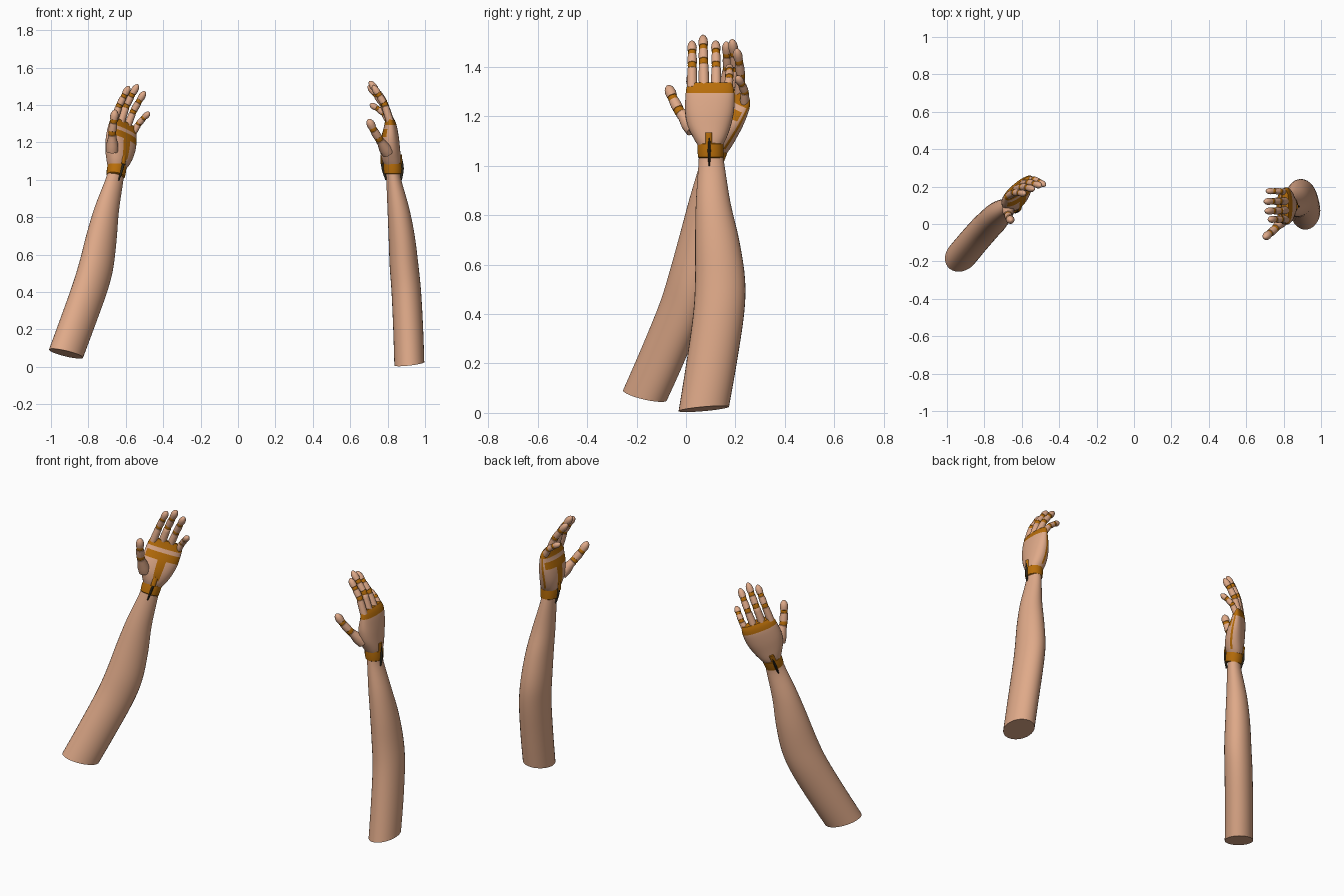
import bpy, bmesh, math
from mathutils import Vector, Matrix

if "Cube" in bpy.data.objects:
    bpy.data.objects.remove(bpy.data.objects["Cube"])


def material(name, rgb):
    m = bpy.data.materials.new(name)
    m.diffuse_color = (*rgb, 1)
    m.use_nodes = True
    m.node_tree.nodes["Principled BSDF"].inputs["Base Color"].default_value = m.diffuse_color
    return m


SKIN, BRASS, DARK = 0, 1, 2
MATS = [material("skin", (0.74, 0.40, 0.25)),
        material("brass_joint", (0.48, 0.155, 0.003)),
        material("dark_pin", (0.025, 0.02, 0.012))]


def loft(name, rings, M, rule, sides=24, power=1.0):
    """Skin rings of (centre, axis a, axis b); rule(face centre, column, row) gives the colour."""
    bm = bmesh.new()

    def pw(v):
        return math.copysign(abs(v) ** power, v)
    loops = []
    for c, a, b in rings:
        ang = [2 * math.pi * k / sides for k in range(sides)]
        loops.append([bm.verts.new(c + a * pw(math.cos(t)) + b * pw(math.sin(t))) for t in ang])
    for i in range(len(loops) - 1):
        for k in range(sides):
            n = (k + 1) % sides
            f = bm.faces.new((loops[i][k], loops[i][n], loops[i + 1][n], loops[i + 1][k]))
            f.material_index = rule(f.calc_center_median(), k, i)
    for row, loop in ((0, loops[0]), (len(loops) - 2, loops[-1])):
        f = bm.faces.new(loop)
        f.material_index = rule(f.calc_center_median(), 0, row)
    bm.transform(M)
    bmesh.ops.recalc_face_normals(bm, faces=bm.faces)
    me = bpy.data.meshes.new(name)
    bm.to_mesh(me)
    bm.free()
    for m in MATS:
        me.materials.append(m)
    for p in me.polygons:
        p.use_smooth = True
    me.set_sharp_from_angle(angle=math.radians(40))
    ob = bpy.data.objects.new(name, me)
    bpy.context.collection.objects.link(ob)
    return ob


def smooth_rows(rows, steps):
    """Catmull-Rom resampling of a profile table."""
    out = []
    for i in range(len(rows) - 1):
        p0, p1, p2, p3 = (rows[max(0, min(len(rows) - 1, i + d))] for d in (-1, 0, 1, 2))
        for s in range(steps):
            t = s / steps
            out.append([0.5 * (2 * b + (c - a) * t + (2 * a - 5 * b + 4 * c - d) * t * t
                               + (3 * b - a - 3 * c + d) * t ** 3)
                        for a, b, c, d in zip(p0, p1, p2, p3)])
    out.append(list(rows[-1]))
    return out


def flat_rings(rows, steps=1):
    """Rows of z, x, y, half width x, half width y, slant."""
    return [(Vector((x, y, z)), Vector((rx, 0, sl)), Vector((0, ry, sl)))
            for z, x, y, rx, ry, sl in smooth_rows(rows, steps)]


FOREARM = [(0.016, 0.916, 0.072, 0.080, 0.102, 0.009),
           (0.20, 0.910, 0.103, 0.080, 0.102, 0),
           (0.40, 0.900, 0.132, 0.079, 0.103, 0),
           (0.54, 0.888, 0.138, 0.077, 0.101, 0),
           (0.70, 0.875, 0.126, 0.070, 0.089, 0),
           (0.85, 0.857, 0.110, 0.058, 0.070, 0),
           (1.00, 0.833, 0.103, 0.040, 0.053, 0),
           (1.06, 0.828, 0.100, 0.038, 0.047, 0)]
WRIST = [(1.030, 0.829, 0.100, 0.040, 0.046, 0),
         (1.034, 0.828, 0.100, 0.047, 0.051, 0),
         (1.060, 0.827, 0.099, 0.050, 0.053, 0),
         (1.088, 0.826, 0.099, 0.049, 0.053, 0),
         (1.094, 0.826, 0.099, 0.042, 0.046, 0)]
PALM = [(1.075, 0.827, 0.098, 0.042, 0.046, 0),
        (1.11, 0.820, 0.097, 0.051, 0.066, 0),
        (1.16, 0.814, 0.094, 0.053, 0.087, 0),
        (1.22, 0.813, 0.095, 0.048, 0.099, 0),
        (1.28, 0.815, 0.097, 0.036, 0.099, 0),
        (1.315, 0.813, 0.097, 0.027, 0.095, 0),
        (1.337, 0.808, 0.096, 0.019, 0.086, 0)]

# knuckle, two joints and tip of each digit, with its thickness
DIGITS = {
    "index_finger": ([(0.812, 0.025, 1.315), (0.783, 0.025, 1.405), (0.752, 0.025, 1.455), (0.720, 0.024, 1.505)], 0.0195),
    "middle_finger": ([(0.812, 0.073, 1.32), (0.778, 0.071, 1.42), (0.742, 0.070, 1.475), (0.702, 0.069, 1.528)], 0.020),
    "ring_finger": ([(0.812, 0.122, 1.32), (0.775, 0.122, 1.405), (0.737, 0.121, 1.457), (0.696, 0.120, 1.505)], 0.0195),
    "little_finger": ([(0.812, 0.170, 1.305), (0.780, 0.175, 1.355), (0.745, 0.176, 1.382), (0.705, 0.176, 1.405)], 0.0175),
    "thumb": ([(0.800, 0.030, 1.145), (0.752, -0.028, 1.222), (0.722, -0.053, 1.272), (0.697, -0.074, 1.325)], 0.023),
}


def digit(name, pts, r, M):
    pts = [Vector(p) for p in pts]
    rings, colours = [], []
    fat = 1.4 if "thumb" in name else 1.05
    # (position in segment, thickness, colour of the span that follows)
    spans = [[(0, fat, SKIN), (0.35, fat, SKIN), (0.7, 1.0, SKIN), (0.87, 0.97, SKIN), (0.89, 0.88, BRASS)],
             [(0, 0.93, BRASS), (0.14, 0.88, BRASS), (0.16, 0.95, SKIN), (0.5, 0.97, SKIN),
              (0.84, 0.9, SKIN), (0.86, 0.8, BRASS)],
             [(0, 0.86, BRASS), (0.14, 0.8, BRASS), (0.16, 0.9, SKIN), (0.45, 0.98, SKIN),
              (0.7, 0.85, SKIN), (0.87, 0.58, SKIN), (0.97, 0.27, SKIN), (1, 0.04, SKIN)]]
    dirs = [(pts[i + 1] - pts[i]).normalized() for i in range(3)]
    for i, seg in enumerate(spans):
        for t, w, col in seg:
            d = dirs[i]
            if t == 0 and i:
                d = (dirs[i] + dirs[i - 1]).normalized()
            a = Vector((0, 1, 0)).cross(d).normalized()
            b = d.cross(a)
            rings.append((pts[i].lerp(pts[i + 1], t), a * r * w, b * r * w))
            colours.append(col)
    loft(name, rings, M, lambda c, k, i: colours[i], 16)


def palm_colour(c, k, i):
    if c.z > 1.292:                                   # knuckle band
        return BRASS
    if 10 <= k <= 21 and 1.235 < c.z < 1.27:          # palm crease
        return BRASS
    if k in (15, 16) and 1.12 < c.z < 1.24:           # palm centre line
        return BRASS
    if k == 8 and c.z > 1.1:                          # outer edge seam
        return BRASS
    return SKIN


def build_arm(side, arm_m, hand_m):
    loft(side + "_forearm", flat_rings(FOREARM, 4), arm_m, lambda c, k, i: SKIN, 32)
    loft(side + "_wrist_band", flat_rings(WRIST), hand_m, lambda c, k, i: BRASS, 32)
    loft(side + "_palm", flat_rings(PALM, 6), hand_m, palm_colour, 32, 0.88)
    for name, (pts, r) in DIGITS.items():
        digit(side + "_" + name, pts, r, hand_m)
    # hinge pins and tabs on the back and palm sides of the wrist
    for label, xs in (("back", (0.872, 0.878, 0.872)), ("front", (0.792, 0.776, 0.768))):
        pin = [(z, x, 0.094, 0.008 * w, 0.006 * w, 0) for z, x, w in
               zip((0.998, 1.06, 1.122), xs, (0.5, 1.1, 0.5))]
        loft(f"{side}_{label}_pin", flat_rings(pin, 3), hand_m, lambda c, k, i: DARK, 10)
        tab = [(z, xs[2], 0.092, 0.006, 0.013, 0) for z in (1.085, 1.135)]
        loft(f"{side}_{label}_tab", flat_rings(tab), hand_m, lambda c, k, i: BRASS, 12)


# the second arm is the mirrored first one, turned and leaned about its wrist
mirror = Matrix.Diagonal((-1, 1, 1, 1)) @ Matrix.Translation((-0.83, -0.10, -1.06))


def left_pose(pitch):
    turn = (Matrix.Rotation(math.radians(-50), 4, 'Z') @ Matrix.Rotation(math.radians(-20), 4, 'X')
            @ Matrix.Rotation(math.radians(-pitch), 4, 'Y'))
    return Matrix.Translation((-0.652, 0.113, 1.045)) @ turn @ mirror


build_arm("right", Matrix.Identity(4), Matrix.Identity(4))
build_arm("left", left_pose(7), left_pose(13))
